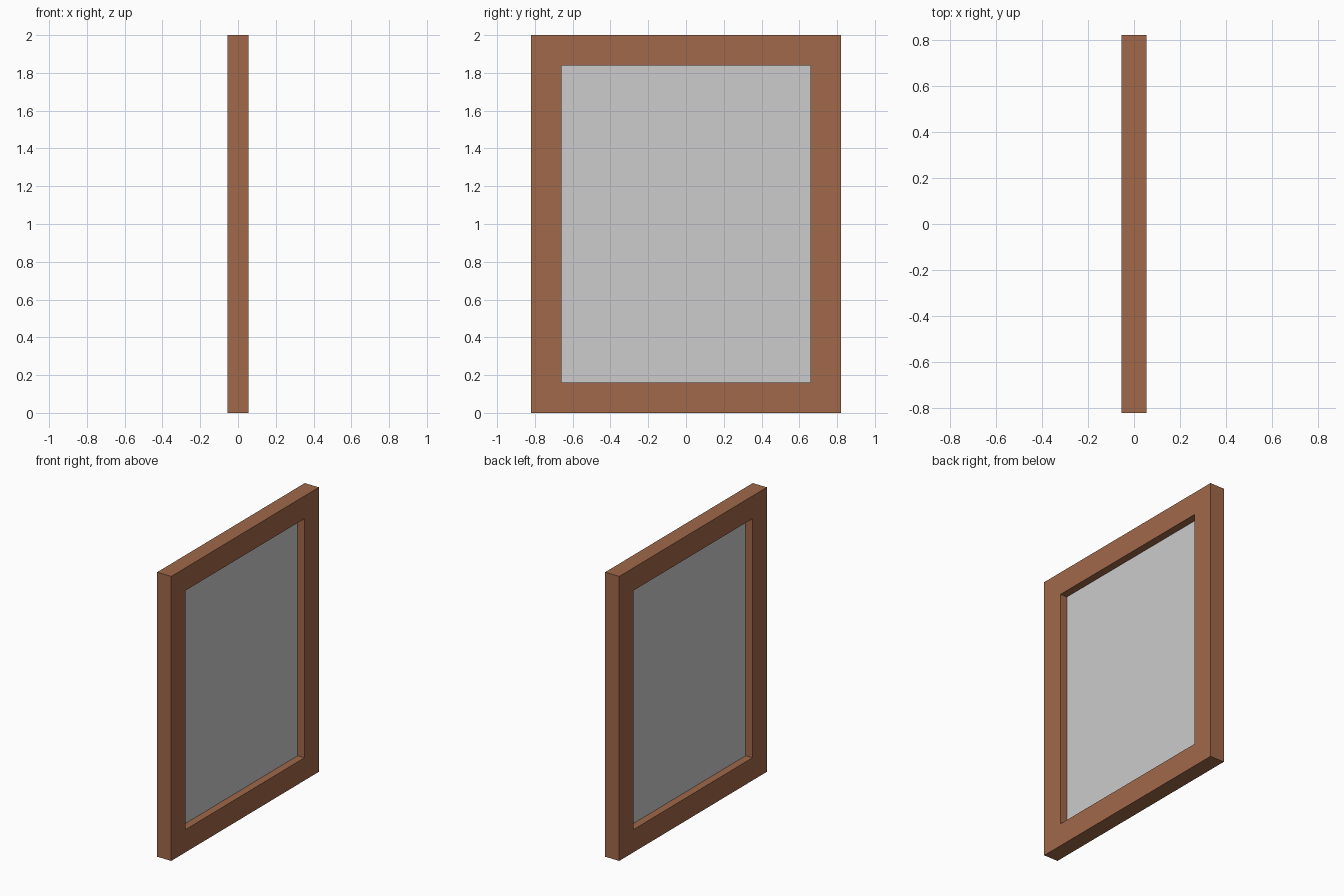
import bpy, bmesh

if "Cube" in bpy.data.objects:
    bpy.data.objects.remove(bpy.data.objects["Cube"])

HALF_W, HEIGHT, HALF_T, BORDER = 0.82, 2.0, 0.055, 0.16


def material(name, rgb):
    m = bpy.data.materials.new(name)
    m.diffuse_color = (*rgb, 1.0)
    m.use_nodes = True
    m.node_tree.nodes["Principled BSDF"].inputs["Base Color"].default_value = m.diffuse_color
    return m


def add_object(name, bm, mat):
    bmesh.ops.recalc_face_normals(bm, faces=bm.faces)
    mesh = bpy.data.meshes.new(name)
    bm.to_mesh(mesh)
    bm.free()
    mesh.materials.append(mat)
    obj = bpy.data.objects.new(name, mesh)
    bpy.context.collection.objects.link(obj)
    return obj


def rectangle(bm, x, inset):
    y, lo, hi = HALF_W - inset, inset, HEIGHT - inset
    return [bm.verts.new((x, a, b)) for a, b in ((-y, lo), (y, lo), (y, hi), (-y, hi))]


wood = material("brown wood", (0.352, 0.138, 0.067))
grey = material("light grey pane", (0.604, 0.604, 0.604))

# Frame: rectangular cross-section carried round the four mitred corners
bm = bmesh.new()
loops = [rectangle(bm, x, inset) for x, inset in
         ((-HALF_T, 0), (HALF_T, 0), (HALF_T, BORDER), (-HALF_T, BORDER))]
for i in range(4):
    a, b = loops[i], loops[(i + 1) % 4]
    for j in range(4):
        k = (j + 1) % 4
        bm.faces.new((a[j], a[k], b[k], b[j]))
add_object("frame", bm, wood)

# Pane: thin sheet in the middle of the frame, recessed equally on both sides
bm = bmesh.new()
front, back = rectangle(bm, 0.002, BORDER), rectangle(bm, -0.002, BORDER)
bm.faces.new(front)
bm.faces.new(back[::-1])
for j in range(4):
    k = (j + 1) % 4
    bm.faces.new((front[j], back[j], back[k], front[k]))
add_object("pane", bm, grey)
